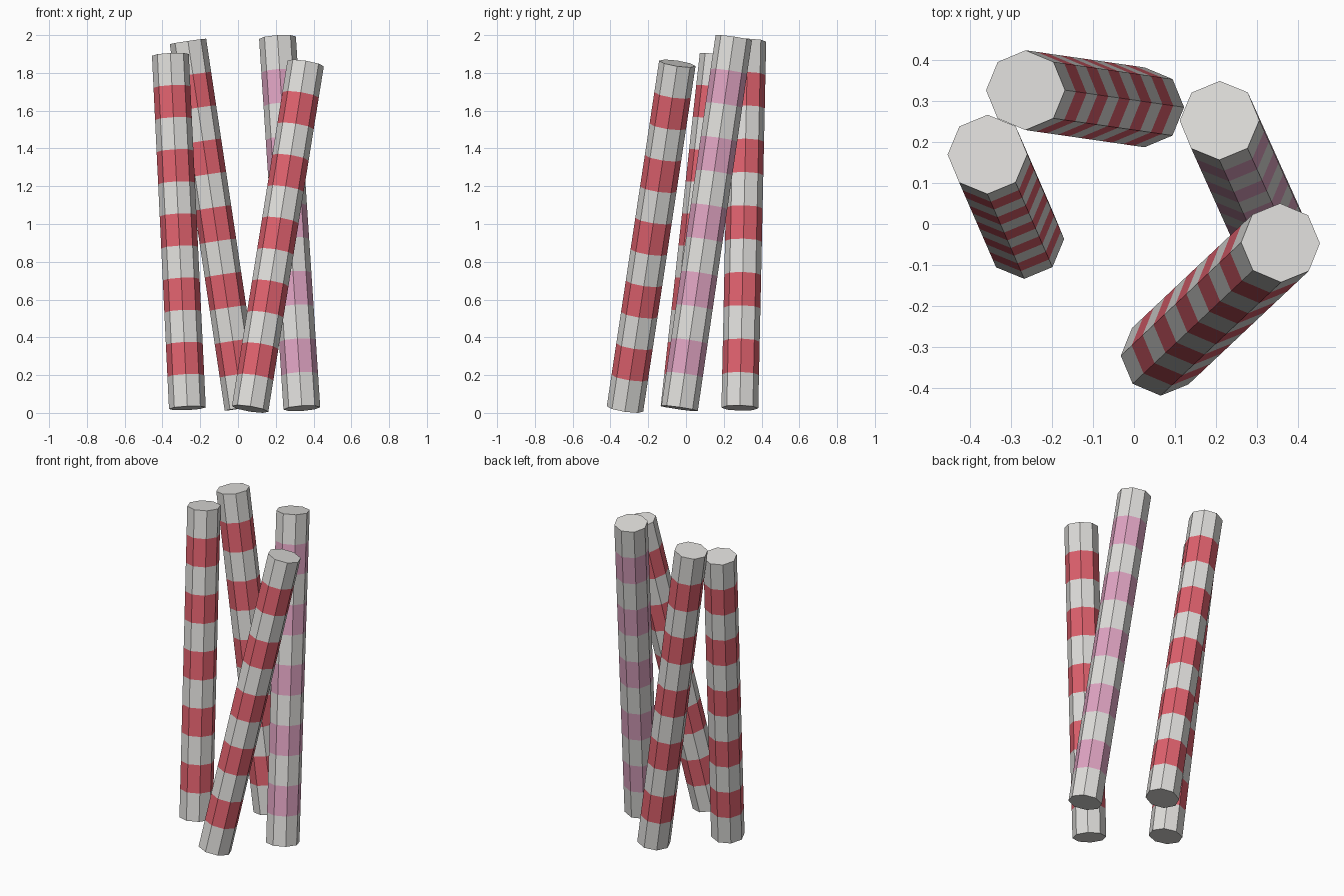
import bpy
import bmesh
import math
from mathutils import Vector

cube = bpy.data.objects.get("Cube")
if cube:
    bpy.data.objects.remove(cube, do_unlink=True)

SIDES = 8
BANDS = 11
RADIUS = 0.0975


def make_material(name, rgb):
    mat = bpy.data.materials.new(name)
    mat.use_nodes = True
    color = (*rgb, 1.0)
    mat.diffuse_color = color
    mat.node_tree.nodes["Principled BSDF"].inputs["Base Color"].default_value = color
    return mat


white = make_material("off white", (0.74, 0.73, 0.71))
red = make_material("candy red", (0.74, 0.12, 0.155))
pink = make_material("soft pink", (0.74, 0.37, 0.54))


def make_stick(name, bottom, top, stripe):
    """Octagonal stick between two points, with alternating stripes."""
    bottom, top = Vector(bottom), Vector(top)
    axis = top - bottom
    bm = bmesh.new()
    rings = []
    for level in range(BANDS + 1):
        z = axis.length * level / BANDS
        angles = [math.tau * i / SIDES for i in range(SIDES)]
        rings.append([bm.verts.new((RADIUS * math.cos(a), RADIUS * math.sin(a), z))
                      for a in angles])

    # Side bands, every second one coloured
    for band in range(BANDS):
        low, high = rings[band], rings[band + 1]
        for i in range(SIDES):
            j = (i + 1) % SIDES
            face = bm.faces.new((low[i], low[j], high[j], high[i]))
            face.material_index = band % 2

    # End caps
    bm.faces.new(rings[0][::-1])
    bm.faces.new(rings[-1])

    mesh = bpy.data.meshes.new(name)
    bm.to_mesh(mesh)
    bm.free()
    mesh.materials.append(white)
    mesh.materials.append(stripe)
    stick = bpy.data.objects.new(name, mesh)
    stick.location = bottom
    stick.rotation_mode = 'QUATERNION'
    stick.rotation_quaternion = Vector((0, 0, 1)).rotation_difference(axis)
    bpy.context.collection.objects.link(stick)
    return stick


# Four leaning sticks
make_stick("right_stick", (-0.268, -0.037, 0.025), (-0.358, 0.17, 1.895), red)
make_stick("back_stick", (0.026, 0.285, 0.026), (-0.265, 0.327, 1.967), red)
make_stick("left_stick", (0.338, -0.034, 0.024), (0.209, 0.253, 1.986), pink)
make_stick("front_stick", (0.064, -0.323, 0.021), (0.358, -0.046, 1.85), red)
